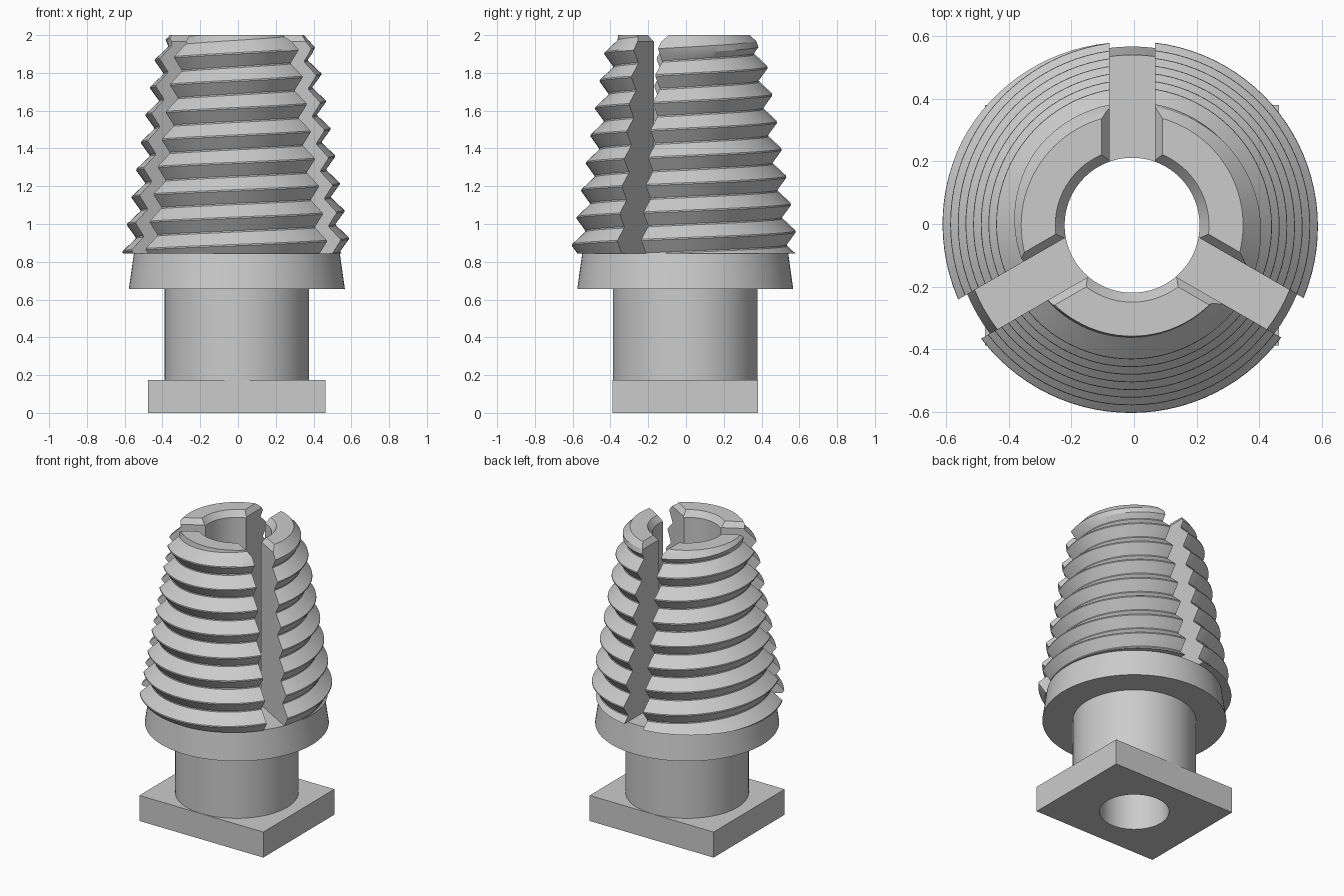
import bpy, bmesh, math
from mathutils import Matrix

if "Cube" in bpy.data.objects:
    bpy.data.objects.remove(bpy.data.objects["Cube"], do_unlink=True)

CX, CY = -0.006, -0.004
BORE = 0.216
TOP, LEDGE = 2.0, 0.845
PITCH, STEPS = 0.145, 96

grey = bpy.data.materials.new("plain grey")
grey.use_nodes = True
colour = (0.6, 0.6, 0.6, 1)
grey.diffuse_color = colour
grey.node_tree.nodes["Principled BSDF"].inputs["Base Color"].default_value = colour


def finish(bm, name):
    """Weld, orient and turn a bmesh into a named object."""
    bmesh.ops.remove_doubles(bm, verts=bm.verts, dist=1e-5)
    bmesh.ops.recalc_face_normals(bm, faces=bm.faces)
    mesh = bpy.data.meshes.new(name)
    bm.to_mesh(mesh)
    bm.free()
    mesh.materials.append(grey)
    obj = bpy.data.objects.new(name, mesh)
    obj.location = (CX, CY, 0)
    bpy.context.collection.objects.link(obj)
    return obj


def lathe(name, profile):
    """Spin a closed (radius, height) profile around z."""
    bm = bmesh.new()
    verts = [bm.verts.new((r, 0, z)) for r, z in profile]
    edges = [bm.edges.new((a, b)) for a, b in zip(verts, verts[1:] + verts[:1])]
    bmesh.ops.spin(bm, geom=verts + edges, cent=(0, 0, 0), axis=(0, 0, 1),
                   angle=math.tau, steps=STEPS, use_merge=False)
    bmesh.ops.remove_doubles(bm, verts=bm.verts, dist=1e-5)
    loose = [e for e in bm.edges if not e.link_faces]
    bmesh.ops.delete(bm, geom=loose, context='EDGES')
    return finish(bm, name)


def prism(name, outline, start, end, turn):
    """Extrude a (width, height) outline outwards along a radial direction."""
    bm = bmesh.new()
    face = bm.faces.new([bm.verts.new((start, w, z)) for w, z in outline])
    grown = bmesh.ops.extrude_face_region(bm, geom=[face])["geom"]
    for v in grown:
        if isinstance(v, bmesh.types.BMVert):
            v.co.x = end
    if not face.is_valid or len(bm.faces) < len(outline) + 2:
        bm.faces.new([v for v in bm.verts if v.co.x == start])
    bm.transform(Matrix.Rotation(turn, 4, 'Z'))
    return finish(bm, name)


def cut(target, cutter):
    """Subtract a cutter, then throw it away."""
    cutter.hide_render = True
    mod = target.modifiers.new("cut", 'BOOLEAN')
    mod.operation, mod.solver, mod.object = 'DIFFERENCE', 'EXACT', cutter
    activate(target)
    bpy.ops.object.modifier_apply(modifier=mod.name)
    bpy.data.objects.remove(cutter, do_unlink=True)


def activate(obj):
    bpy.ops.object.select_all(action='DESELECT')
    obj.select_set(True)
    bpy.context.view_layer.objects.active = obj


def thread_radius(z, angle):
    """Tapered V thread with narrow flats and a bevelled top rim."""
    phase = ((z - 0.925) / PITCH - angle / math.tau) % 1.0
    away = min(phase, 1 - phase) * 2
    height = min(1, max(0, (0.95 - away) / 0.9))
    root = 0.535 - 0.169 * (z - 0.93)
    return min(root + 0.058 * height, 0.355 + (TOP - z) * 0.9)


def threaded_body():
    bm = bmesh.new()
    offsets = (-0.025, 0.025, 0.25, 0.475, 0.525, 0.75)
    columns = []
    for i in range(STEPS + 1):
        angle = math.tau * i / STEPS
        column = []
        for k in range(-3, 10):
            for off in offsets:
                z = 0.925 + PITCH * (k + off + angle / math.tau)
                z = min(TOP, max(LEDGE, z))
                r = thread_radius(z, angle)
                column.append(bm.verts.new((r * math.cos(angle), r * math.sin(angle), z)))
        columns.append(column)
    for a, b in zip(columns, columns[1:]):
        for j in range(len(a) - 1):
            bm.faces.new((a[j], b[j], b[j + 1], a[j + 1]))
    bmesh.ops.remove_doubles(bm, verts=bm.verts, dist=1e-5)
    rims = [e for e in bm.edges if len(e.link_faces) == 1]
    bmesh.ops.holes_fill(bm, edges=rims, sides=0)
    return finish(bm, "threaded_jaws")


# Square foot with a round hole
bm = bmesh.new()
bmesh.ops.create_cube(bm, size=1, matrix=Matrix.Translation((0, 0, 0.0875))
                      @ Matrix.Diagonal((0.94, 0.77, 0.175, 1)))
foot = finish(bm, "foot_plate")
cut(foot, lathe("foot_hole", [(0, -0.1), (BORE, -0.1), (BORE, 0.3), (0, 0.3)]))

# Hollow neck and tapered collar
neck = lathe("neck", [(BORE, 0.175), (0.383, 0.175), (0.383, 0.655), (BORE, 0.655)])
collar = lathe("collar", [(BORE, 0.655), (0.572, 0.655), (0.545, LEDGE), (BORE, LEDGE)])

# Threaded body, bored with a countersink and split by three slots
jaws = threaded_body()
cut(jaws, lathe("bore", [(0, 0.7), (BORE, 0.7), (BORE, 1.96), (0.246, TOP),
                         (0.276, 2.04), (0, 2.04)]))
half = 0.0725
slot = [(-half, 0.8), (half, 0.8), (half, 1.965), (half + 0.05, 2.035),
        (-half - 0.05, 2.035), (-half, 1.965)]
for n in range(3):
    cut(jaws, prism("slot", slot, 0.14, 0.8, math.radians(90 + 120 * n)))

for obj in (foot, neck, collar, jaws):
    activate(obj)
    bpy.ops.object.shade_smooth_by_angle(angle=math.radians(25))
